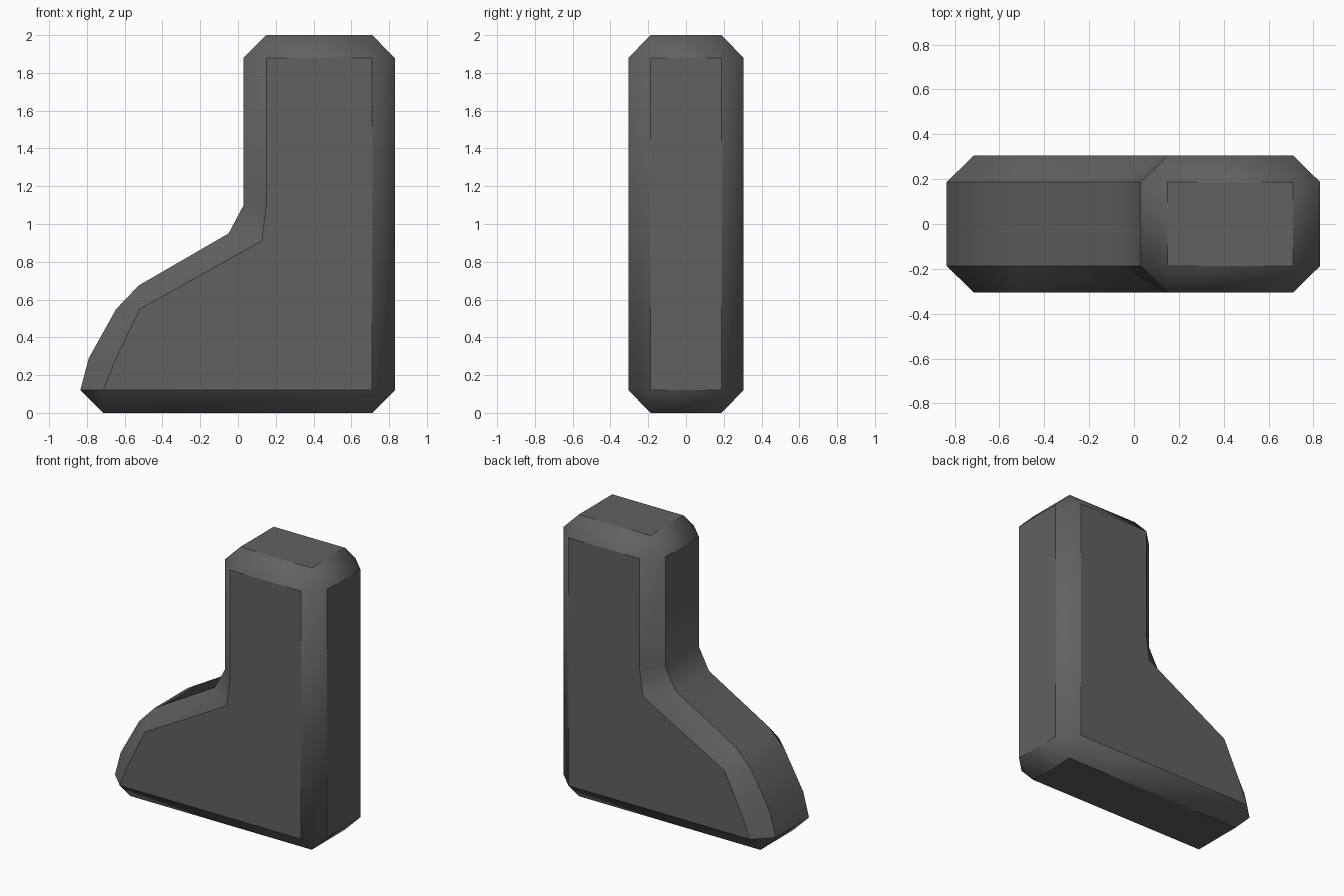
import bpy
import bmesh
import math

cube = bpy.data.objects.get("Cube")
if cube:
    bpy.data.objects.remove(cube, do_unlink=True)

HALF = 0.305   # half thickness at the flat sides
RIM = 0.187    # half thickness of the outer rim

# Each pair: rim point (x, z) and the matching point on the flat side
profile = [
    ((-0.715, 0.0), (-0.715, 0.12)),    # sole
    ((0.71, 0.0), (0.71, 0.12)),
    ((0.83, 0.12), (0.71, 0.12)),       # heel
    ((0.83, 1.88), (0.71, 1.88)),
    ((0.71, 2.0), (0.71, 1.88)),        # top of the shaft
    ((0.15, 2.0), (0.15, 1.88)),
    ((0.03, 1.88), (0.15, 1.88)),
    ((0.03, 1.10), (0.15, 1.09)),       # ankle
    ((-0.05, 0.95), (0.125, 0.91)),
    ((-0.525, 0.675), (-0.52, 0.55)),   # toe
    ((-0.645, 0.55), (-0.52, 0.55)),
    ((-0.79, 0.29), (-0.645, 0.29)),
    ((-0.835, 0.12), (-0.715, 0.12)),
]

# Dark grey material
grey = bpy.data.materials.new("dark_grey")
grey.use_nodes = True
color = (0.12, 0.12, 0.12, 1.0)
grey.diffuse_color = color
grey.node_tree.nodes["Principled BSDF"].inputs["Base Color"].default_value = color

# Rings across the thickness, bridged with quads
bm = bmesh.new()
rings = []
for which, y in ((1, -HALF), (0, -RIM), (0, RIM), (1, HALF)):
    rings.append([bm.verts.new((p[which][0], y, p[which][1])) for p in profile])
count = len(profile)
for a, b in zip(rings, rings[1:]):
    for i in range(count):
        j = (i + 1) % count
        bm.faces.new((a[i], a[j], b[j], b[i]))

# Merge the doubled corners, then close both flat sides
bmesh.ops.remove_doubles(bm, verts=bm.verts, dist=0.001)
open_edges = [e for e in bm.edges if e.is_boundary]
bmesh.ops.holes_fill(bm, edges=open_edges, sides=0)
bmesh.ops.recalc_face_normals(bm, faces=bm.faces)

mesh = bpy.data.meshes.new("boot")
bm.to_mesh(mesh)
bm.free()
mesh.materials.append(grey)
boot = bpy.data.objects.new("boot", mesh)
bpy.context.collection.objects.link(boot)

# Soft toe and ankle, crisp bevels
bpy.ops.object.select_all(action='DESELECT')
boot.select_set(True)
bpy.context.view_layer.objects.active = boot
bpy.ops.object.shade_smooth_by_angle(angle=math.radians(36))
